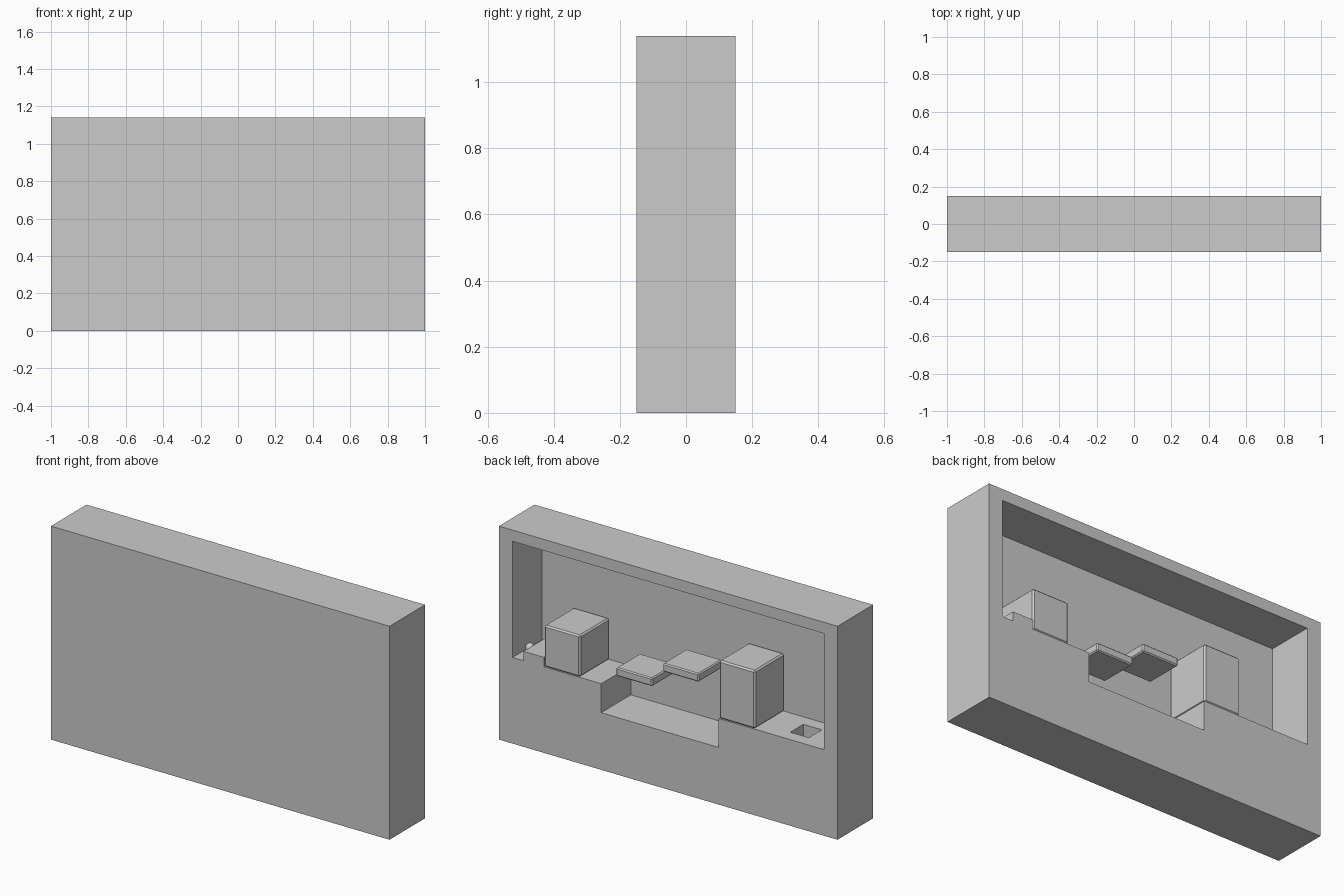
import bpy, bmesh

if "Cube" in bpy.data.objects:
    bpy.data.objects.remove(bpy.data.objects["Cube"])


def box(name, x0, x1, y0, y1, z0, z1, bevel=0.0):
    bm = bmesh.new()
    bmesh.ops.create_cube(bm, size=1)
    for v in bm.verts:
        v.co = (x0 if v.co.x < 0 else x1,
                y0 if v.co.y < 0 else y1,
                z0 if v.co.z < 0 else z1)
    if bevel:
        bmesh.ops.bevel(bm, geom=bm.edges[:], offset=bevel, segments=1, affect='EDGES')
    return to_object(name, bm)


def to_object(name, bm):
    bmesh.ops.recalc_face_normals(bm, faces=bm.faces[:])
    me = bpy.data.meshes.new(name)
    bm.to_mesh(me)
    bm.free()
    ob = bpy.data.objects.new(name, me)
    bpy.context.collection.objects.link(ob)
    return ob


def carve(target, cutter):
    m = target.modifiers.new(cutter.name, 'BOOLEAN')
    m.operation = 'DIFFERENCE'
    m.solver = 'EXACT'
    m.object = cutter
    bpy.context.view_layer.objects.active = target
    bpy.ops.object.modifier_apply(modifier=m.name)
    bpy.data.objects.remove(cutter)


# Outer case
case = box("case", -1, 1, -0.15, 0.15, 0, 1.14)

# Cavity open at the back, with a stepped floor and a central pit
outline = [(-0.92, 0.46), (-0.298, 0.46), (-0.298, 0.305), (0.396, 0.305),
           (0.396, 0.46), (0.92, 0.46), (0.92, 1.08), (-0.92, 1.08)]
bm = bmesh.new()
face = bm.faces.new([bm.verts.new((x, -0.10, z)) for x, z in outline])
ext = bmesh.ops.extrude_face_region(bm, geom=[face])
bmesh.ops.translate(bm, vec=(0, 0.4, 0),
                    verts=[g for g in ext["geom"] if isinstance(g, bmesh.types.BMVert)])
carve(case, to_object("cavity_cutter", bm))

# Square socket in the floor
carve(case, box("socket_cutter", -0.782, -0.672, -0.03, 0.08, 0.34, 0.6))

# Tall blocks on the floor
box("short_block", 0.521, 0.734, -0.10, 0.15, 0.46, 0.682, 0.008)
box("tall_block", -0.512, -0.30, -0.10, 0.15, 0.46, 0.77, 0.008)

# Floating platforms over the pit
box("low_platform", 0.112, 0.326, -0.075, 0.125, 0.51, 0.555, 0.006)
box("high_platform", -0.162, 0.051, -0.075, 0.125, 0.607, 0.652, 0.006)

# Low step beside the short block, with a small knob
box("low_step", 0.734, 0.855, -0.10, 0.15, 0.46, 0.51)
bpy.ops.mesh.primitive_uv_sphere_add(segments=16, ring_count=8, radius=0.024,
                                     location=(0.885, 0.05, 0.484))
knob = bpy.context.object
knob.name = "knob"
bpy.ops.object.shade_smooth_by_angle()
